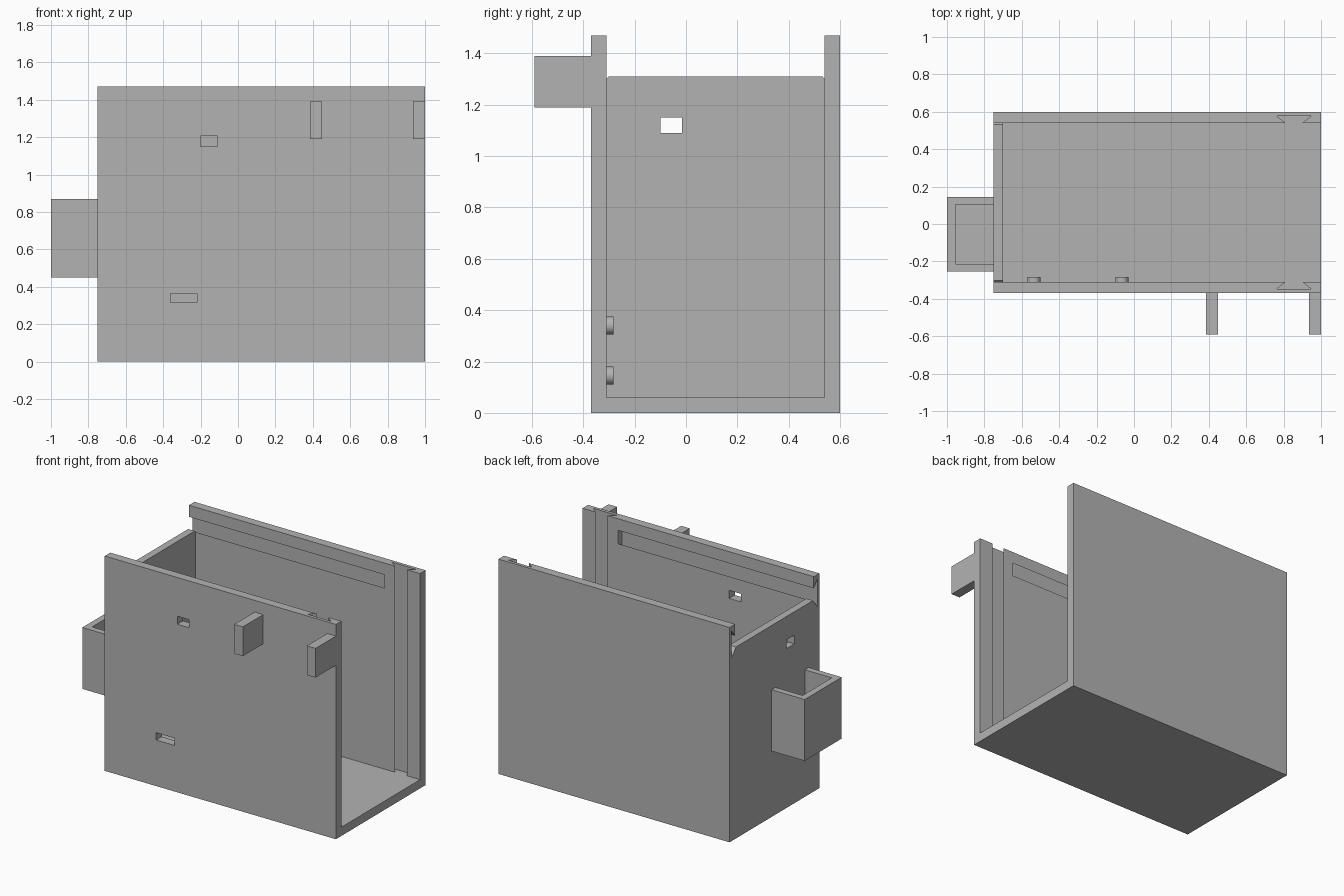
import bpy, bmesh
from mathutils import Vector

cube = bpy.data.objects.get("Cube")
if cube:
    bpy.data.objects.remove(cube)

grey = bpy.data.materials.new("plain grey")
grey.use_nodes = True
grey.diffuse_color = (0.45, 0.45, 0.45, 1)
grey.node_tree.nodes["Principled BSDF"].inputs["Base Color"].default_value = (0.45, 0.45, 0.45, 1)


def prism(name, points, sweep):
    """Extrude a flat outline along a vector."""
    bm = bmesh.new()
    face = bm.faces.new([bm.verts.new(p) for p in points])
    grown = bmesh.ops.extrude_face_region(bm, geom=[face], use_keep_orig=True)
    moved = [v for v in grown["geom"] if isinstance(v, bmesh.types.BMVert)]
    bmesh.ops.translate(bm, verts=moved, vec=Vector(sweep))
    bmesh.ops.recalc_face_normals(bm, faces=bm.faces)
    mesh = bpy.data.meshes.new(name)
    bm.to_mesh(mesh)
    bm.free()
    mesh.materials.append(grey)
    ob = bpy.data.objects.new(name, mesh)
    bpy.context.collection.objects.link(ob)
    return ob


def box(name, x, y, z):
    base = [(x[0], y[0], z[0]), (x[1], y[0], z[0]), (x[1], y[1], z[0]), (x[0], y[1], z[0])]
    return prism(name, base, (0, 0, z[1] - z[0]))


def cut(target, cutter):
    """Subtract the cutter from the target and discard it."""
    mod = target.modifiers.new("cut", 'BOOLEAN')
    mod.operation, mod.solver, mod.object = 'DIFFERENCE', 'EXACT', cutter
    bpy.context.view_layer.update()
    graph = bpy.context.evaluated_depsgraph_get()
    mesh = bpy.data.meshes.new_from_object(target.evaluated_get(graph))
    target.modifiers.clear()
    target.data = mesh
    bpy.data.objects.remove(cutter)


def dovetail(centre, wall, out):
    """Outline pairs (along, y): narrow at the wall face, wide inside it."""
    pairs = []
    for depth, half in ((-0.01, 0.033), (0.038, 0.093)):
        pairs.append([(centre - half, wall + out * depth), (centre + half, wall + out * depth)])
    return pairs[0] + pairs[1][::-1]


# Case: open at the top and at one end
FRONT, BACK, FLOOR = -0.31, 0.54, 0.06
case = box("case", (-0.75, 1), (-0.37, 0.6), (0, 1.47))
cut(case, box("cavity", (-0.7, 1.2), (FRONT, BACK), (FLOOR, 1.7)))
cut(case, box("lid_gap", (-0.9, -0.6), (FRONT, BACK), (1.31, 1.7)))

# Dovetail grooves for the sliding end panel and the lid
for wall, out in ((FRONT, -1), (BACK, 1)):
    upright = [(a, y, FLOOR) for a, y in dovetail(0.855, wall, out)]
    cut(case, prism("panel_groove", upright, (0, 0, 1.6)))
    level = [(-0.9, y, a) for a, y in dovetail(1.345, wall, out)]
    cut(case, prism("lid_groove", level, (1.63, 0, 0)))

# Openings in the front and end walls
cut(case, box("upper_port", (-0.2, -0.11), (-0.5, -0.2), (1.15, 1.205)))
cut(case, box("lower_port", (-0.36, -0.22), (-0.5, -0.2), (0.315, 0.365)))
cut(case, box("cable_hole", (-0.9, -0.6), (-0.1, -0.015), (1.09, 1.15)))

# Side pocket, open at the top
pocket = box("side_pocket", (-1, -0.75), (-0.255, 0.145), (0.45, 0.87))
cut(pocket, box("pocket_hollow", (-0.955, -0.6), (-0.213, 0.103), (0.495, 1)))

# Two prongs on the front wall
for i, x in enumerate(((0.385, 0.45), (0.935, 1))):
    box(f"front_prong_{i + 1}", x, (-0.59, -0.37), (1.19, 1.39))

# Round mounting pegs inside the front wall
for x in (-0.535, -0.065):
    for z in (0.145, 0.34):
        bpy.ops.mesh.primitive_cylinder_add(vertices=32, radius=0.035, depth=0.03,
                                            location=(x, -0.298, z), rotation=(1.5708, 0, 0))
        peg = bpy.context.object
        peg.name = "mounting_peg"
        peg.data.materials.append(grey)
        bpy.ops.object.shade_smooth_by_angle()
